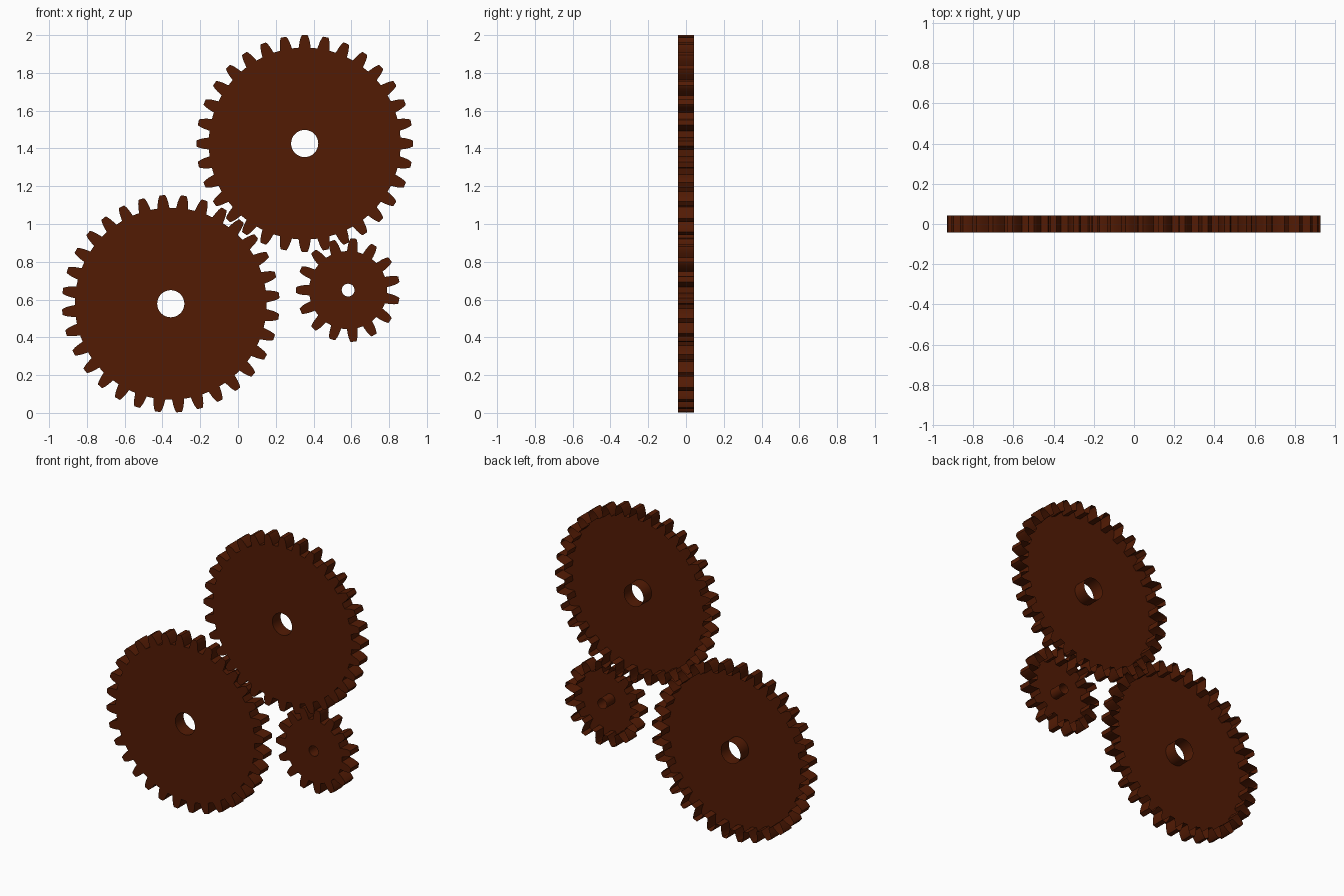
import bpy, bmesh, math
from mathutils import Vector

if "Cube" in bpy.data.objects:
    bpy.data.objects.remove(bpy.data.objects["Cube"])

Y_FRONT, Y_BACK = -0.043, 0.043

rust = bpy.data.materials.new("rust_brown")
rust.diffuse_color = (0.086, 0.0108, 0.0012, 1)
rust.use_nodes = True
rust.node_tree.nodes["Principled BSDF"].inputs["Base Color"].default_value = rust.diffuse_color

# Half tooth: (height fraction from root to tip, half width in tooth pitches)
FLANK = [(0.0, 0.32), (0.22, 0.29), (0.48, 0.255), (0.72, 0.21), (0.92, 0.16), (1.0, 0.125)]


def ring(bm, points):
    verts = [bm.verts.new((x, Y_FRONT, z)) for x, z in points]
    return [bm.edges.new((verts[i - 1], verts[i])) for i in range(len(verts))]


def polar(r, a):
    return r * math.cos(a), r * math.sin(a)


def gear(name, cx, cz, teeth, r_root, r_tip, r_hole, phase):
    """Spur gear shell: front plate, toothed rim wall and bore tube, open at the back."""
    bm = bmesh.new()
    pitch = 2 * math.pi / teeth
    outline = []
    for i in range(teeth):
        mid = math.radians(phase) + i * pitch
        side = [(r_root + (r_tip - r_root) * h, w * pitch) for h, w in FLANK]
        outline += [polar(r, mid - w) for r, w in side]
        outline += [polar(r, mid + w) for r, w in reversed(side)]
    bore = [polar(r_hole, 2 * math.pi * i / 32) for i in range(32)]
    edges = ring(bm, outline) + ring(bm, bore)

    # Front plate around the bore, then rim and bore walls reaching back
    bmesh.ops.triangle_fill(bm, edges=edges, use_beauty=True, normal=Vector((0, -1, 0)))
    plate = bm.faces[:]
    border = [e for e in bm.edges if len(e.link_faces) == 1]
    out = bmesh.ops.extrude_edge_only(bm, edges=border)
    moved = [v for v in out["geom"] if isinstance(v, bmesh.types.BMVert)]
    bmesh.ops.translate(bm, verts=moved, vec=(0, Y_BACK - Y_FRONT, 0))
    bmesh.ops.recalc_face_normals(bm, faces=bm.faces[:])
    bm.normal_update()
    if plate[0].normal.y > 0:
        bmesh.ops.reverse_faces(bm, faces=bm.faces[:])

    mesh = bpy.data.meshes.new(name)
    bm.to_mesh(mesh)
    bm.free()
    mesh.materials.append(rust)
    obj = bpy.data.objects.new(name, mesh)
    obj.location = (cx, 0, cz)
    bpy.context.collection.objects.link(obj)
    bpy.context.view_layer.objects.active = obj
    obj.select_set(True)
    bpy.ops.object.shade_smooth_by_angle(angle=math.radians(30))
    obj.select_set(False)


# Two large gears meshing, and one small gear below the upper one
gear("upper_large_gear", 0.353, 1.426, 32, 0.508, 0.574, 0.072, 90)
gear("lower_large_gear", -0.356, 0.578, 32, 0.508, 0.576, 0.072, 94.4)
gear("small_gear", 0.583, 0.65, 15, 0.207, 0.275, 0.034, 180)
